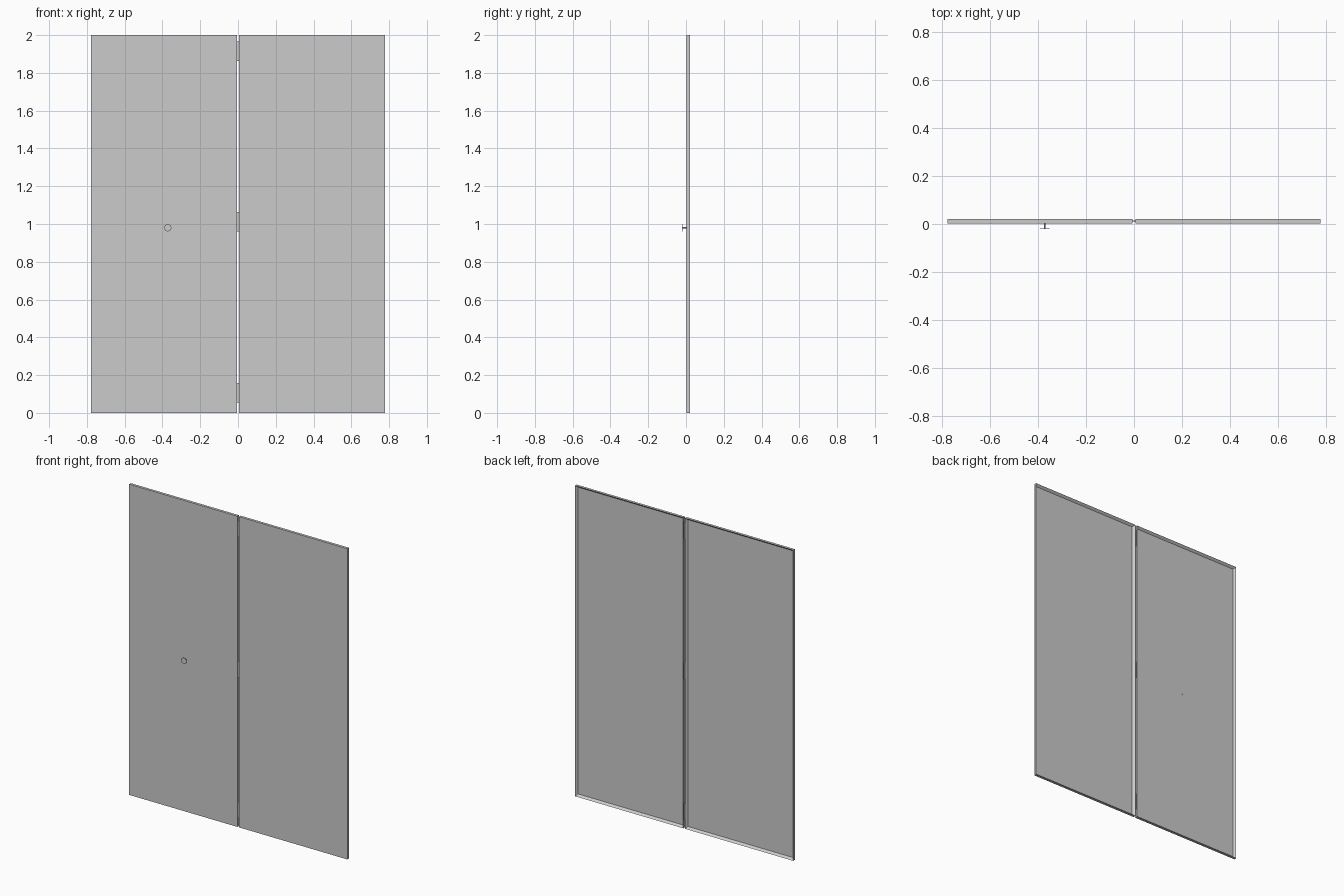
import bpy, bmesh, math
from mathutils import Matrix

if "Cube" in bpy.data.objects:
    bpy.data.objects.remove(bpy.data.objects["Cube"])

Y_FRONT, Y_BACK = 0.003, 0.02
GAP, EDGE, HEIGHT = 0.006, 0.777, 2.0


def finish(name, bm):
    bmesh.ops.recalc_face_normals(bm, faces=bm.faces)
    mesh = bpy.data.meshes.new(name)
    bm.to_mesh(mesh)
    bm.free()
    obj = bpy.data.objects.new(name, mesh)
    bpy.context.collection.objects.link(obj)
    return obj


def add_box(bm, x0, x1, y0, y1, z0, z1):
    m = Matrix.Translation(((x0 + x1) / 2, (y0 + y1) / 2, (z0 + z1) / 2))
    m = m @ Matrix.Diagonal((x1 - x0, y1 - y0, z1 - z0, 1))
    bmesh.ops.create_cube(bm, size=1, matrix=m)


def add_rod(bm, x, z, y0, y1, radius, sides):
    m = Matrix.Translation((x, (y0 + y1) / 2, z)) @ Matrix.Rotation(math.pi / 2, 4, 'X')
    bmesh.ops.create_cone(bm, cap_ends=True, segments=sides, radius1=radius,
                          radius2=radius, depth=y1 - y0, matrix=m)


# Door leaves: flat front skin with a recessed back inside a raised rim
for side, name in ((-1, "left_door_leaf"), (1, "right_door_leaf")):
    bm = bmesh.new()
    xs = sorted((side * GAP, side * EDGE))
    add_box(bm, xs[0], xs[1], Y_FRONT, Y_BACK, 0, HEIGHT)
    back = max(bm.faces, key=lambda f: f.calc_center_median().y)
    bmesh.ops.inset_region(bm, faces=[back], thickness=0.018)
    bmesh.ops.translate(bm, verts=back.verts, vec=(0, -0.0145, 0))
    finish(name, bm)

# Three hinge plates bridging the gap between the leaves
for name, z in (("lower_hinge", 0.107), ("middle_hinge", 1.012), ("upper_hinge", 1.915)):
    bm = bmesh.new()
    add_box(bm, -GAP, GAP, 0.011, 0.014, z - 0.052, z + 0.052)
    finish(name, bm)

# Pull knob: thin octagonal disc on a stem that passes through the leaf
bm = bmesh.new()
add_rod(bm, -0.372, 0.98, -0.02, -0.018, 0.02, 8)
add_rod(bm, -0.372, 0.98, -0.018, 0.0075, 0.003, 8)
finish("door_knob", bm)
